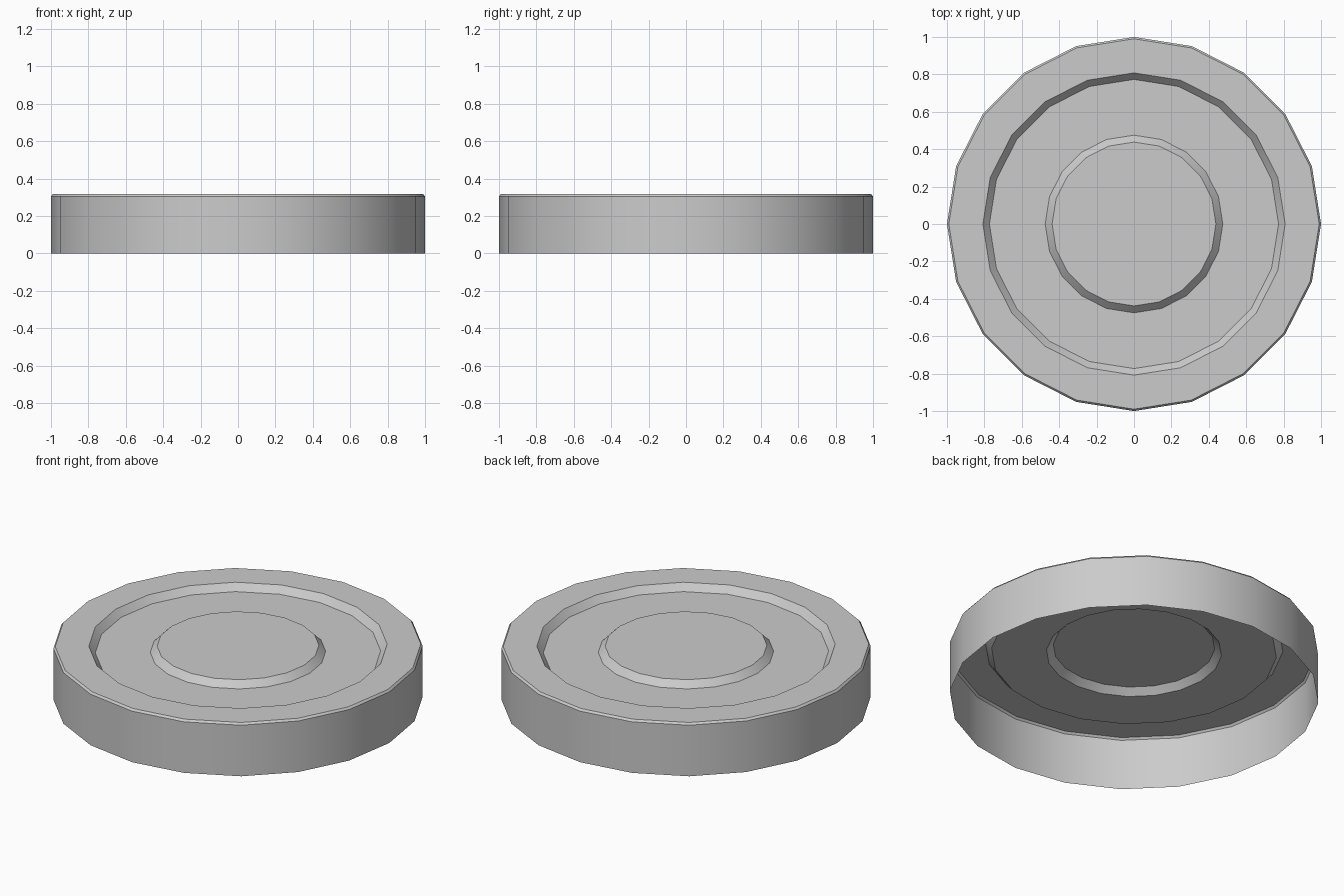
import bpy, bmesh, math

if "Cube" in bpy.data.objects:
    bpy.data.objects.remove(bpy.data.objects["Cube"])

SIDES = 20
# lid profile from the open bottom edge to the raised centre: (radius, z)
PROFILE = [(1.0, 0.0), (1.0, 0.305), (0.99, 0.317), (0.808, 0.317),
           (0.773, 0.277), (0.475, 0.277), (0.438, 0.315)]

bm = bmesh.new()
rings = []
for r, z in PROFILE:
    rings.append([bm.verts.new((r * math.cos(2 * math.pi * i / SIDES),
                                r * math.sin(2 * math.pi * i / SIDES), z))
                  for i in range(SIDES)])

# bands between neighbouring rings
for low, high in zip(rings, rings[1:]):
    for i in range(SIDES):
        j = (i + 1) % SIDES
        bm.faces.new((low[i], low[j], high[j], high[i]))

# centre disc
bm.faces.new(rings[-1])

mesh = bpy.data.meshes.new("jar_lid")
bm.to_mesh(mesh)
bm.free()
lid = bpy.data.objects.new("jar_lid", mesh)
bpy.context.collection.objects.link(lid)
bpy.context.view_layer.objects.active = lid
lid.select_set(True)
bpy.ops.object.shade_smooth_by_angle(angle=math.radians(30))
